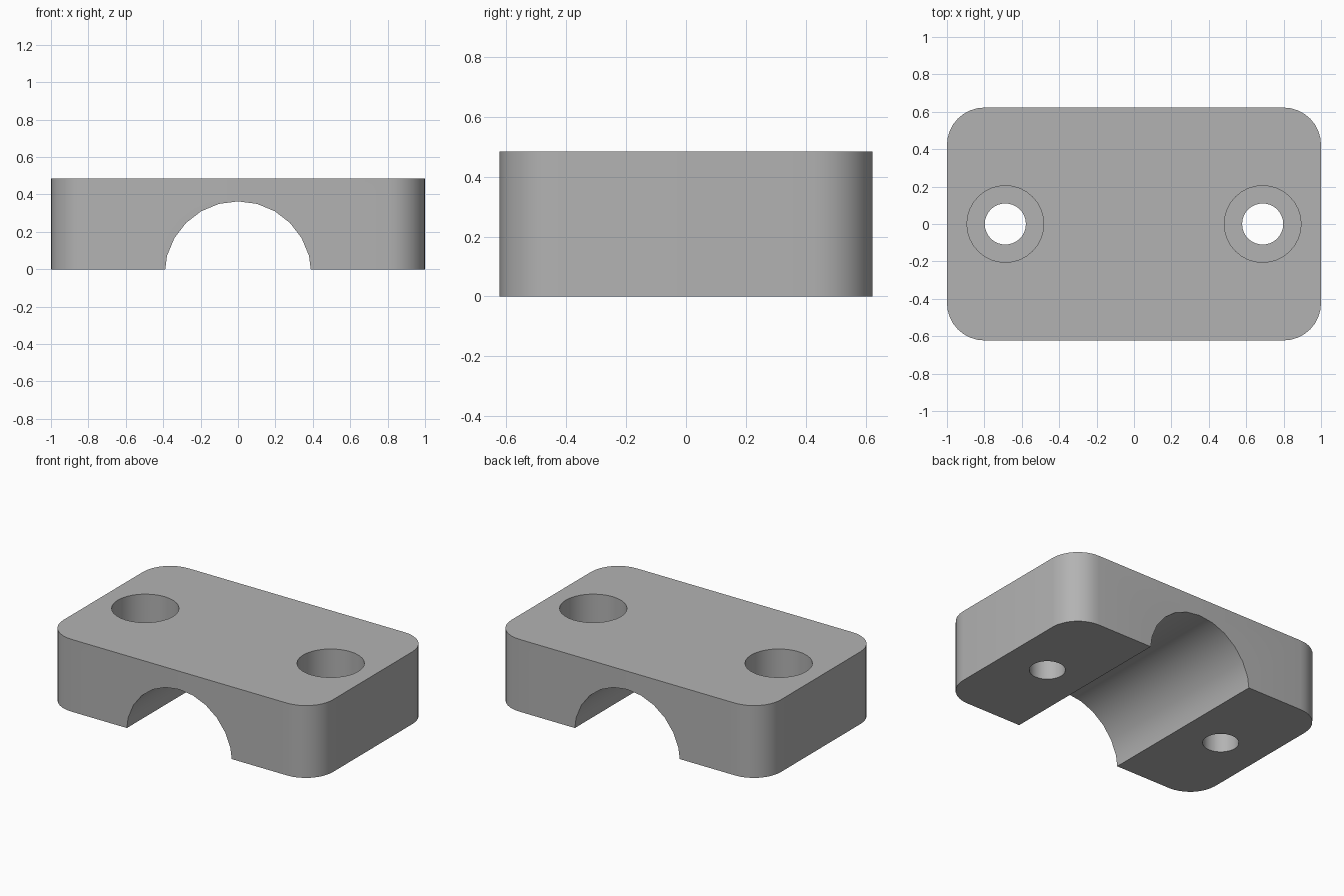
import bpy, bmesh
from math import pi, cos, sin

LENGTH, DEPTH, HEIGHT = 2.0, 1.245, 0.485
CORNER = 0.2
BOLT_X = 0.688

cube = bpy.data.objects.get("Cube")
if cube:
    bpy.data.objects.remove(cube, do_unlink=True)

grey = bpy.data.materials.new("plain grey")
grey.use_nodes = True
colour = (0.45, 0.45, 0.45, 1)
grey.diffuse_color = colour
grey.node_tree.nodes["Principled BSDF"].inputs["Base Color"].default_value = colour


def prism(name, outline, start, end, axis="Z"):
    """Extrude a closed outline along z, or along y when axis is 'Y'."""
    bm = bmesh.new()
    place = (lambda a, b, t: (a, b, t)) if axis == "Z" else (lambda a, b, t: (a, t, b))
    face = bm.faces.new([bm.verts.new(place(a, b, start)) for a, b in outline])
    top = bmesh.ops.extrude_face_region(bm, geom=[face])["geom"]
    shift = place(0, 0, end - start)
    bmesh.ops.translate(bm, vec=shift, verts=[v for v in top if isinstance(v, bmesh.types.BMVert)])
    bmesh.ops.recalc_face_normals(bm, faces=bm.faces)
    mesh = bpy.data.meshes.new(name)
    bm.to_mesh(mesh)
    bm.free()
    mesh.materials.append(grey)
    obj = bpy.data.objects.new(name, mesh)
    bpy.context.collection.objects.link(obj)
    return obj


def arc(cx, cy, radius, start, sweep, steps):
    return [(cx + radius * cos(start + sweep * i / steps),
             cy + radius * sin(start + sweep * i / steps)) for i in range(steps + 1)]


def circle(cx, cy, radius, steps):
    return arc(cx, cy, radius, 0, 2 * pi, steps)[:-1]


# Block with rounded vertical corners
outline = []
for i, (sx, sy) in enumerate([(1, 1), (-1, 1), (-1, -1), (1, -1)]):
    outline += arc(sx * (LENGTH / 2 - CORNER), sy * (DEPTH / 2 - CORNER),
                   CORNER, i * pi / 2, pi / 2, 8)
block = prism("clamp_block", outline, 0, HEIGHT)

# Rod channel, and a stepped bolt hole on each side
cutters = [prism("channel_cutter", circle(0, -0.03, 0.393, 24), -1, 1, "Y")]
for side, x in (("left", BOLT_X), ("right", -BOLT_X)):
    cutters.append(prism(side + "_bolt_cutter", circle(x, 0, 0.11, 32), -0.2, 0.7))
    cutters.append(prism(side + "_head_cutter", circle(x, 0, 0.205, 32), 0.24, 0.8))

bpy.context.view_layer.objects.active = block
for cutter in cutters:
    cutter.hide_render = True
    mod = block.modifiers.new(cutter.name, "BOOLEAN")
    mod.operation = "DIFFERENCE"
    mod.solver = "EXACT"
    mod.object = cutter
    bpy.ops.object.modifier_apply(modifier=mod.name)
    bpy.data.objects.remove(cutter, do_unlink=True)

# Smooth the curved walls and keep the rims sharp
bpy.ops.object.select_all(action="DESELECT")
block.select_set(True)
bpy.ops.object.shade_smooth_by_angle(angle=pi / 6)
